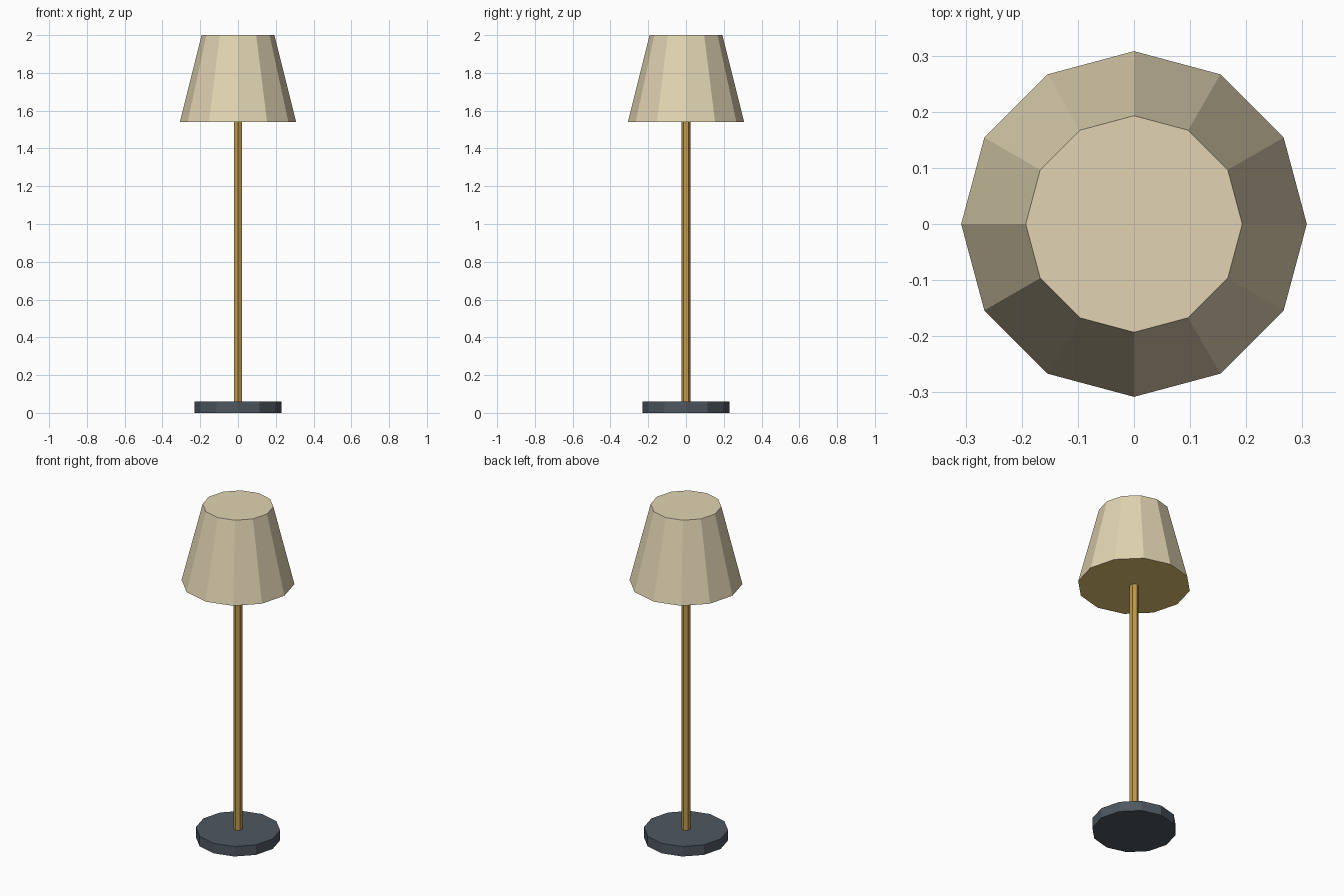
import bpy
import bmesh

if "Cube" in bpy.data.objects:
    bpy.data.objects.remove(bpy.data.objects["Cube"])


def material(name, rgb):
    """Flat colour from 0-255 sRGB values."""
    def lin(c):
        c /= 255
        return c / 12.92 if c <= 0.04045 else ((c + 0.055) / 1.055) ** 2.4
    m = bpy.data.materials.new(name)
    m.diffuse_color = (*[lin(c) for c in rgb], 1)
    m.use_nodes = True
    m.node_tree.nodes["Principled BSDF"].inputs["Base Color"].default_value = m.diffuse_color
    return m


def frustum(name, sides, r_bottom, r_top, z0, z1, *mats):
    """Flat-shaded tapered cylinder with a vertex on the y axis."""
    bpy.ops.mesh.primitive_cone_add(vertices=sides, radius1=r_bottom, radius2=r_top,
                                    depth=z1 - z0, location=(0, 0, (z0 + z1) / 2))
    obj = bpy.context.object
    obj.name = name
    for m in mats:
        obj.data.materials.append(m)
    return obj


slate = material("slate base", (78, 87, 95))
brass = material("brass", (192, 154, 76))
cream = material("cream fabric", (225, 212, 178))
glow = material("warm light", (228, 194, 118))

# Base and pole
frustum("base", 12, 0.23, 0.23, 0.0, 0.06, slate)
frustum("pole", 6, 0.024, 0.024, 0.05, 1.56, brass)

# Shade, with its underside in the warm light colour
shade = frustum("lampshade", 12, 0.308, 0.193, 1.54, 2.0, cream, glow)
for face in shade.data.polygons:
    face.material_index = 1 if face.normal.z < -0.9 else 0
